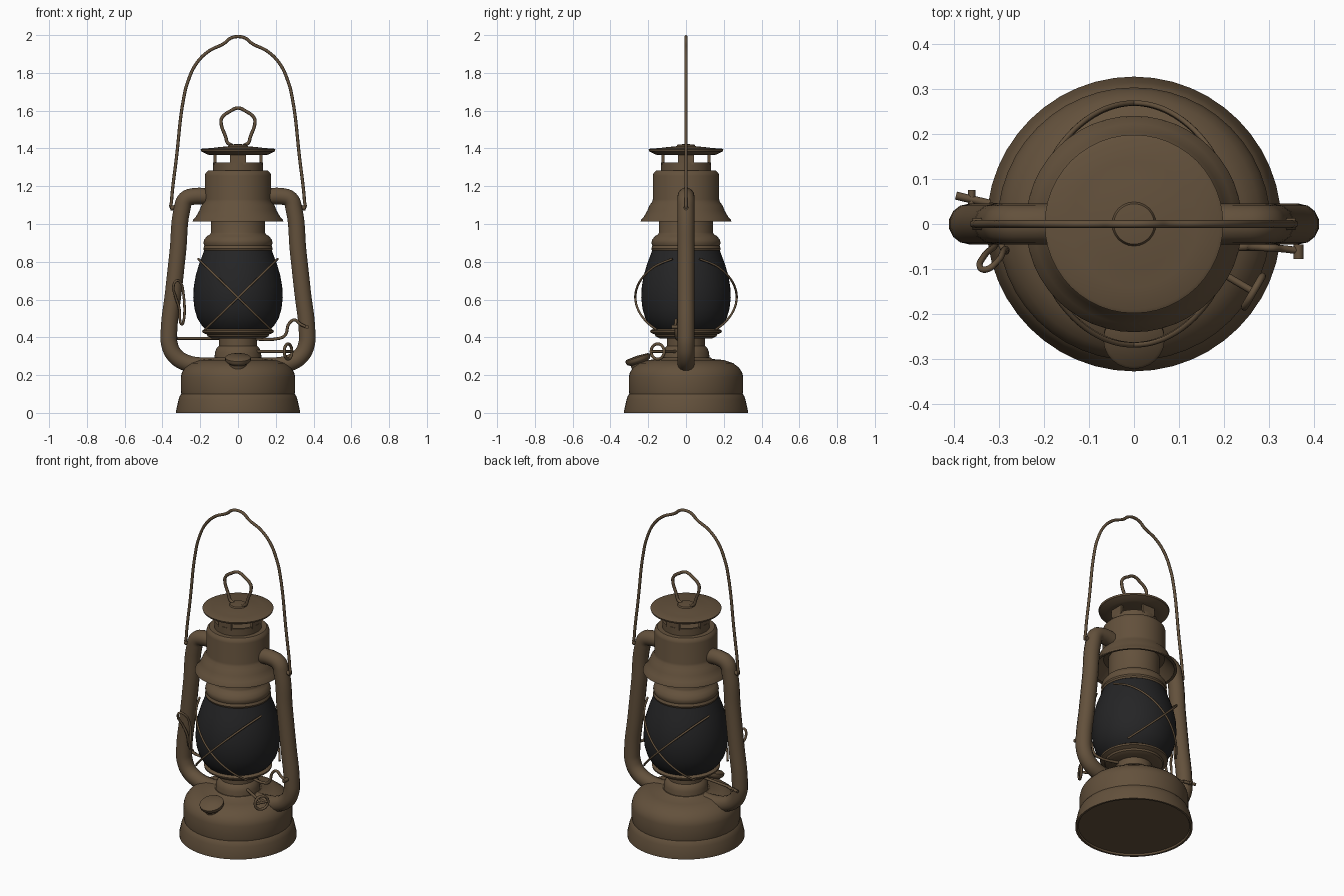
import bpy, math
from mathutils import Vector


def material(name, rgb):
    m = bpy.data.materials.new(name)
    m.diffuse_color = (*rgb, 1)
    return m


BROWN = material("aged_brown_metal", (0.125, 0.082, 0.045))
GLASS = material("dark_glass", (0.018, 0.018, 0.019))


def finish(ob, mat, angle=35):
    ob.data.materials.clear()
    ob.data.materials.append(mat)
    bpy.ops.object.select_all(action='DESELECT')
    ob.select_set(True)
    bpy.context.view_layer.objects.active = ob
    bpy.ops.object.shade_smooth_by_angle(angle=math.radians(angle))
    return ob


def lathe(name, profile, mat=BROWN, n=48):
    """Revolve (radius, height) points around the z axis."""
    verts, faces, rings = [], [], []
    for r, z in profile:
        if r == 0:
            rings.append([len(verts)] * n)
            verts.append((0, 0, z))
        else:
            rings.append(list(range(len(verts), len(verts) + n)))
            verts += [(r * math.cos(2 * math.pi * i / n),
                       r * math.sin(2 * math.pi * i / n), z) for i in range(n)]
    for a, b in zip(rings, rings[1:]):
        for i in range(n):
            j = (i + 1) % n
            faces.append(list(dict.fromkeys((a[i], a[j], b[j], b[i]))))
    me = bpy.data.meshes.new(name)
    me.from_pydata(verts, [], faces)
    ob = bpy.data.objects.new(name, me)
    bpy.context.collection.objects.link(ob)
    return finish(ob, mat)


def tube(name, pts, radius, closed=False, res=6, sides=2):
    """Sweep a round section along a smooth path through the points."""
    cu = bpy.data.curves.new(name, 'CURVE')
    cu.dimensions = '3D'
    cu.bevel_depth, cu.bevel_resolution = radius, sides
    cu.resolution_u, cu.use_fill_caps = res, True
    sp = cu.splines.new('BEZIER')
    sp.bezier_points.add(len(pts) - 1)
    for bp, p in zip(sp.bezier_points, pts):
        bp.co = p
        bp.handle_left_type = bp.handle_right_type = 'AUTO'
    sp.use_cyclic_u = closed
    ob = bpy.data.objects.new(name, cu)
    bpy.context.collection.objects.link(ob)
    bpy.ops.object.select_all(action='DESELECT')
    ob.select_set(True)
    bpy.context.view_layer.objects.active = ob
    bpy.ops.object.convert(target='MESH')
    return finish(bpy.context.object, BROWN, 60)


def mirrored(half):
    """Extend a left-half path, ending at x = 0, to the right side."""
    return half + [(-x, y, z) for x, y, z in reversed(half[:-1])]


# Fuel tank, burner neck and globe seat
lathe("fuel_tank", [(0, 0.01), (0.31, 0.01), (0.315, 0), (0.327, 0), (0.327, 0.015),
                    (0.315, 0.07), (0.308, 0.09), (0.3, 0.1), (0.303, 0.12), (0.303, 0.19),
                    (0.297, 0.215), (0.28, 0.24), (0.25, 0.263), (0.2, 0.28),
                    (0.14, 0.285), (0.13, 0.293), (0, 0.293)])
lathe("burner_neck", [(0.125, 0.28), (0.122, 0.32), (0.112, 0.345), (0.1, 0.355),
                      (0.1, 0.4), (0, 0.4)])
lathe("globe_seat", [(0, 0.395), (0.14, 0.395), (0.16, 0.405), (0.165, 0.415), (0.188, 0.425),
                     (0.19, 0.435), (0.175, 0.445), (0, 0.445)])

# Glass globe
lathe("glass_globe", [(0.165, 0.435), (0.19, 0.46), (0.215, 0.5), (0.23, 0.55), (0.237, 0.61),
                      (0.234, 0.67), (0.223, 0.73), (0.207, 0.785), (0.19, 0.83),
                      (0.177, 0.865)], GLASS)

# Chimney, hood and vented collar
lathe("chimney", [(0, 0.86), (0.18, 0.86), (0.184, 0.87), (0.178, 0.885), (0.183, 0.9),
                  (0.18, 0.915), (0.165, 0.935), (0.148, 0.945), (0.143, 0.955),
                  (0.143, 1.1)])
lathe("hood", [(0.143, 1.08), (0.17, 1.08), (0.2, 1.045), (0.225, 1.015), (0.24, 1.013),
               (0.238, 1.022), (0.222, 1.04), (0.205, 1.07), (0.193, 1.1), (0.18, 1.115),
               (0.176, 1.13), (0.176, 1.255), (0.172, 1.27), (0.16, 1.282), (0, 1.282)])
lathe("collar", [(0.132, 1.28), (0.132, 1.325), (0.12, 1.325), (0.12, 1.29), (0, 1.29)])
for k in range(4):
    bpy.ops.mesh.primitive_cube_add(size=1, location=(0.122 * math.cos(k * math.pi / 2),
                                    0.122 * math.sin(k * math.pi / 2), 1.345),
                                    rotation=(0, 0, k * math.pi / 2))
    post = bpy.context.object
    post.name = "vent_post"
    post.scale = (0.014, 0.085, 0.06)
    finish(post, BROWN)

# Domed cap with its stud
lathe("cap", [(0, 1.365), (0.135, 1.365), (0.16, 1.367), (0.195, 1.385), (0.198, 1.395),
              (0.19, 1.399), (0.14, 1.402), (0.1, 1.407), (0.05, 1.412), (0, 1.413)])
lathe("cap_stud", [(0.05, 1.41), (0.045, 1.42), (0, 1.424)], n=24)
tube("cap_ring", mirrored([(-0.03, 0, 1.415), (-0.055, 0, 1.43), (-0.065, 0, 1.46),
                           (-0.09, 0, 1.54), (-0.085, 0, 1.562), (-0.04, 0, 1.598),
                           (0, 0, 1.614)]), 0.009)

# Side air tubes, bail ears
for s, side in ((-1, "left"), (1, "right")):
    path = [(0.14, 1.143), (0.235, 1.146), (0.277, 1.13), (0.296, 1.08), (0.318, 0.86),
            (0.342, 0.64), (0.366, 0.42), (0.362, 0.36), (0.335, 0.305), (0.28, 0.267),
            (0.2, 0.25), (0.1, 0.25)]
    tube(side + "_air_tube", [(s * x, 0, z) for x, z in path], 0.045, sides=5)
    tube(side + "_bail_ear", [(s * 0.29, 0, 1.09), (s * 0.358, 0, 1.085)], 0.013)

# Carrying bail
tube("bail", mirrored([(-0.335, 0, 1.08), (-0.352, 0, 1.085), (-0.352, 0, 1.12),
                       (-0.326, 0, 1.35), (-0.285, 0, 1.68), (-0.265, 0, 1.755),
                       (-0.22, 0, 1.85), (-0.155, 0, 1.915), (-0.075, 0, 1.955),
                       (-0.04, 0, 1.983), (0, 0, 1.992)]), 0.0085)

# Crossed guard wires in front of and behind the globe
for name, sy in (("front", -1), ("back", 1)):
    for sx in (-1, 1):
        pts = []
        for i in range(13):
            t = i / 12
            x = -0.21 + 0.385 * t
            r = 0.222 + 0.012 * t + 0.04 * math.sin(math.pi * t)
            pts.append((sx * x, sy * math.sqrt(r * r - x * x), 0.815 - 0.375 * t))
        tube(name + "_guard_wire", pts, 0.006, res=3)

# Tilted filler cap
filler = lathe("filler_cap", [(0, -0.06), (0.045, -0.06), (0.048, -0.01), (0.063, 0),
                              (0.068, 0.008), (0.068, 0.022), (0.06, 0.028), (0, 0.032)], n=24)
filler.location = (0, -0.25, 0.272)
filler.rotation_euler = (math.radians(18), 0, 0)

# Wick knob: shaft and wire ring
tube("wick_shaft", [(0.06, -0.03, 0.325), (0.265, -0.15, 0.325)], 0.008)
axis = Vector((0.86, -0.5, 0))
across = Vector((0.5, 0.86, 0))
hub = Vector((0.265, -0.15, 0.325))
tube("wick_ring", [hub + 0.04 * (across * math.cos(a) + Vector((0, 0, 1)) * math.sin(a))
                   for a in (i * math.pi / 4 for i in range(8))], 0.008, closed=True)
tube("wick_bar", [hub - across * 0.04, hub + across * 0.04], 0.007)

# Globe lift rod with its crank on the right
tube("lift_rod", [(-0.32, 0.04, 0.395), (0, 0, 0.395), (0.22, -0.05, 0.395),
                  (0.248, -0.052, 0.41), (0.272, -0.052, 0.475), (0.3, -0.053, 0.492),
                  (0.33, -0.055, 0.47), (0.37, -0.06, 0.452)], 0.008)
tube("lift_thumb_bar", [(0.365, -0.045, 0.455), (0.365, -0.078, 0.455)], 0.011)
tube("left_rod_end", [(-0.32, 0.045, 0.395), (-0.395, 0.063, 0.395)], 0.009)
tube("left_rod_bar", [(-0.36, 0.04, 0.395), (-0.36, 0.075, 0.395)], 0.008)

# Long wire latch loop on the left
tube("latch_loop", [(-0.3, -0.04, 0.47), (-0.29, -0.055, 0.48), (-0.29, -0.06, 0.64),
                    (-0.305, -0.085, 0.69), (-0.325, -0.1, 0.7), (-0.342, -0.095, 0.67),
                    (-0.332, -0.07, 0.62), (-0.31, -0.05, 0.55), (-0.305, -0.04, 0.48)],
     0.007, closed=True)
